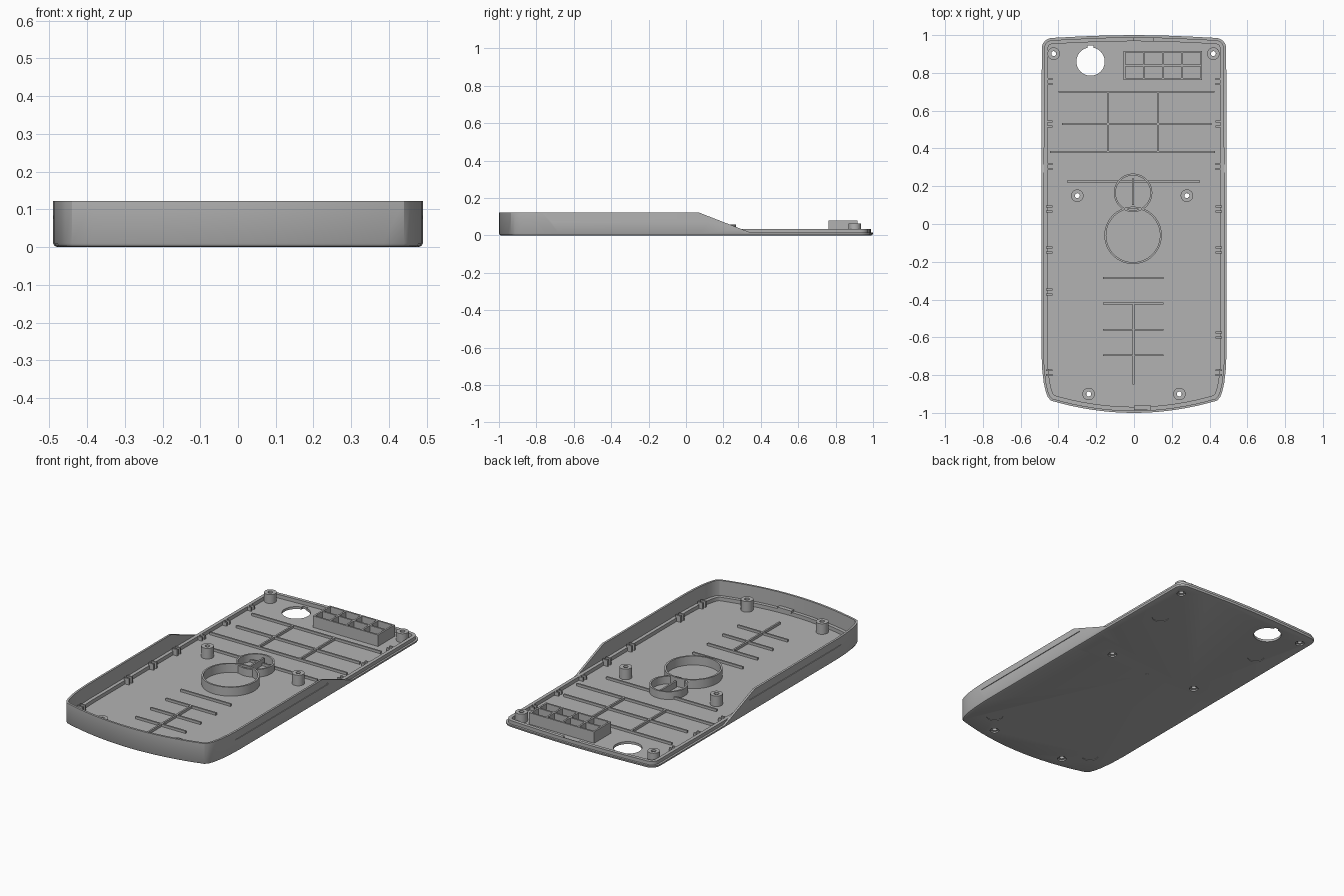
import bpy, bmesh, math
from mathutils import Vector

cube = bpy.data.objects.get("Cube")
if cube:
    bpy.data.objects.remove(cube, do_unlink=True)

grey = bpy.data.materials.new("grey_plastic")
grey.use_nodes = True
COLOUR = (0.45, 0.45, 0.45, 1)
grey.diffuse_color = COLOUR
grey.node_tree.nodes["Principled BSDF"].inputs["Base Color"].default_value = COLOUR

FLOOR, LIP, TALL, LOW = 0.014, 0.035, 0.122, 0.015
SLOPE_START, SLOPE_END = 0.07, 0.345


def make(name, bm):
    bmesh.ops.recalc_face_normals(bm, faces=bm.faces)
    mesh = bpy.data.meshes.new(name)
    bm.to_mesh(mesh)
    bm.free()
    mesh.materials.append(grey)
    ob = bpy.data.objects.new(name, mesh)
    bpy.context.collection.objects.link(ob)
    return ob


def smooth(ob):
    bpy.ops.object.select_all(action='DESELECT')
    ob.select_set(True)
    bpy.context.view_layer.objects.active = ob
    bpy.ops.object.shade_smooth_by_angle(angle=math.radians(30))


def box(name, x0, x1, y0, y1, z0, z1):
    bm = bmesh.new()
    bmesh.ops.create_cube(bm, size=1)
    for v in bm.verts:
        v.co = Vector(((x0 + x1) / 2 + v.co.x * (x1 - x0),
                       (y0 + y1) / 2 + v.co.y * (y1 - y0),
                       (z0 + z1) / 2 + v.co.z * (z1 - z0)))
    return make(name, bm)


def disc(name, x, y, r, z0, z1, sides=32):
    bm = bmesh.new()
    bmesh.ops.create_cone(bm, cap_ends=True, segments=sides, radius1=r, radius2=r, depth=z1 - z0)
    bmesh.ops.translate(bm, verts=bm.verts, vec=(x, y, (z0 + z1) / 2))
    return make(name, bm)


def tube(name, x, y, r_out, r_in, z0, z1, sides=32):
    bm = bmesh.new()
    rings = []
    for r, z in ((r_out, z0), (r_out, z1), (r_in, z1), (r_in, z0)):
        rings.append([bm.verts.new((x + r * math.cos(a), y + r * math.sin(a), z))
                      for a in (2 * math.pi * i / sides for i in range(sides))])
    bridge(bm, rings + rings[:1])
    ob = make(name, bm)
    smooth(ob)
    return ob


def bridge(bm, rings):
    for a, b in zip(rings, rings[1:]):
        for i in range(len(a)):
            j = (i + 1) % len(a)
            bm.faces.new((a[i], a[j], b[j], b[i]))


def cut(target, cutter):
    cutter.hide_render = True
    mod = target.modifiers.new("cut", 'BOOLEAN')
    mod.operation, mod.solver, mod.object = 'DIFFERENCE', 'EXACT', cutter
    bpy.ops.object.select_all(action='DESELECT')
    target.select_set(True)
    bpy.context.view_layer.objects.active = target
    bpy.ops.object.modifier_apply(modifier=mod.name)
    bpy.data.objects.remove(cutter, do_unlink=True)


# Outline of the case: bowed front, straight sides, rounded back corners
def wall_top(y):
    t = min(max((y - SLOPE_START) / (SLOPE_END - SLOPE_START), 0), 1)
    return TALL + (LOW - TALL) * t


lip_meet = SLOPE_END - (SLOPE_END - SLOPE_START) * (LIP - LOW) / (TALL - LOW)
half = [(0.44 * i / 8, -1 + 0.065 * (i / 8) ** 2) for i in range(9)]
half += [(0.457, -0.915), (0.468, -0.885), (0.478, -0.84), (0.486, -0.77), (0.49, -0.68)]
half += [(0.49, y) for y in (SLOPE_START, lip_meet, SLOPE_END)]
for i in range(7):
    a = math.radians(88 * i / 6)
    half.append((0.433 + 0.055 * math.cos(a), 0.93 + 0.055 * math.sin(a)))
half += [(0.3, 0.992), (0.15, 0.998), (0, 1.0)]
outline = half + [(-x, y) for x, y in half[-2:0:-1]]


def inset_ring(d):
    pts = [Vector(p) for p in outline]
    result = []
    for i, p in enumerate(pts):
        e1 = (p - pts[i - 1]).normalized()
        e2 = (pts[(i + 1) % len(pts)] - p).normalized()
        n1, n2 = Vector((-e1.y, e1.x)), Vector((-e2.y, e2.x))
        result.append(p + (n1 + n2) * d / (1 + n1.dot(n2)))
    return result


# Shell: floor, sloping side wall and inner lip in one closed skin
bm = bmesh.new()
rings = []
for d, z in ((0.011, 0), (0.004, 0.003), (0, 0.010), (0, None), (0.012, None),
             (0.012, LIP), (0.032, LIP), (0.032, FLOOR)):
    rings.append([bm.verts.new((p.x, p.y, wall_top(o[1]) if z is None else z))
                  for p, o in zip(inset_ring(d), outline)])
bridge(bm, rings)
bm.faces.new(rings[0][::-1])
bm.faces.new(rings[-1])
bmesh.ops.remove_doubles(bm, verts=bm.verts, dist=0.0001)
shell = make("case_shell", bm)

# Round opening with key slot
cut(shell, disc("opening_cutter", -0.23, 0.86, 0.075, -0.1, 0.1, 48))
cut(shell, box("slot_cutter", -0.246, -0.214, 0.9, 0.946, -0.1, 0.1))

# Side grooves and the notch in the back lip
for s in (-1, 1):
    xs = sorted((s * 0.486, s * 0.51))
    cut(shell, box("groove_cutter", *xs, -0.72, 0.12, 0.074, 0.084))
cut(shell, box("notch_cutter", 0, 0.1, 0.95, 0.984, 0.022, 0.1))

# Foot recesses and centre pin hole underneath
for s in (-1, 1):
    for y in (0.63, -0.78):
        cut(shell, disc("foot_cutter", s * 0.34, y, 0.045, -0.01, 0.003))
cut(shell, disc("pin_cutter", 0, 0.11, 0.006, -0.01, 0.008, 12))

# Screw bosses with countersunk through holes
bosses = [(-0.425, 0.902, 0.065), (0.42, 0.902, 0.065), (-0.3, 0.15, 0.075),
          (0.28, 0.15, 0.075), (-0.24, -0.9, 0.075), (0.24, -0.9, 0.075)]
for x, y, top in bosses:
    cut(shell, disc("screw_cutter", x, y, 0.013, -0.1, 0.1, 20))
    cut(shell, disc("countersink_cutter", x, y, 0.024, -0.01, 0.008, 24))
    tube("screw_boss", x, y, 0.033, 0.013, 0.008, top)
smooth(shell)

# Two touching ring walls in the middle
tube("large_ring", -0.005, -0.06, 0.152, 0.142, 0.01, 0.065, 64)
tube("small_ring", -0.005, 0.165, 0.102, 0.092, 0.01, 0.058, 48)
box("small_ring_rib", -0.01, 0, 0.1, 0.24, 0.01, 0.05)

# Stiffening ribs on the floor
RIB = 0.028
cross_ribs = [(0.7, -0.4, 0.425), (0.53, -0.38, 0.41), (0.382, -0.445, 0.43), (0.225, -0.355, 0.35)]
cross_ribs += [(y, -0.165, 0.155) for y in (-0.285, -0.42, -0.56, -0.695)]
for y, x0, x1 in cross_ribs:
    box("cross_rib", x0, x1, y - 0.005, y + 0.005, 0.01, RIB)
for x, y0, y1 in ((-0.138, 0.382, 0.7), (0.128, 0.382, 0.7), (-0.003, -0.85, -0.42)):
    box("long_rib", x - 0.005, x + 0.005, y0, y1, 0.01, RIB)

# Divided tray with eight cells
for i in range(5):
    x = -0.05 + 0.1015 * i
    box("tray_divider", x - 0.005, x + 0.005, 0.762, 0.917, 0.01, 0.08)
for y in (0.767, 0.84, 0.912):
    box("tray_wall", -0.055, 0.361, y - 0.005, y + 0.005, 0.01, 0.08)

# Pairs of small clips along both sides
sides = {-1: (0.755, 0.53, 0.305, 0.08, -0.137, -0.36, -0.787),
         1: (0.755, 0.53, 0.305, 0.08, -0.137, -0.587, -0.787)}
for s, places in sides.items():
    for y in places:
        for dy in (-0.013, 0.013):
            xs = sorted((s * 0.432, s * 0.465))
            box("side_clip", *xs, y + dy - 0.005, y + dy + 0.005, 0.01, LIP if y > 0.25 else 0.05)

# Small catch on the front lip
box("front_catch", 0, 0.09, -0.985, -0.962, 0.03, 0.045)
